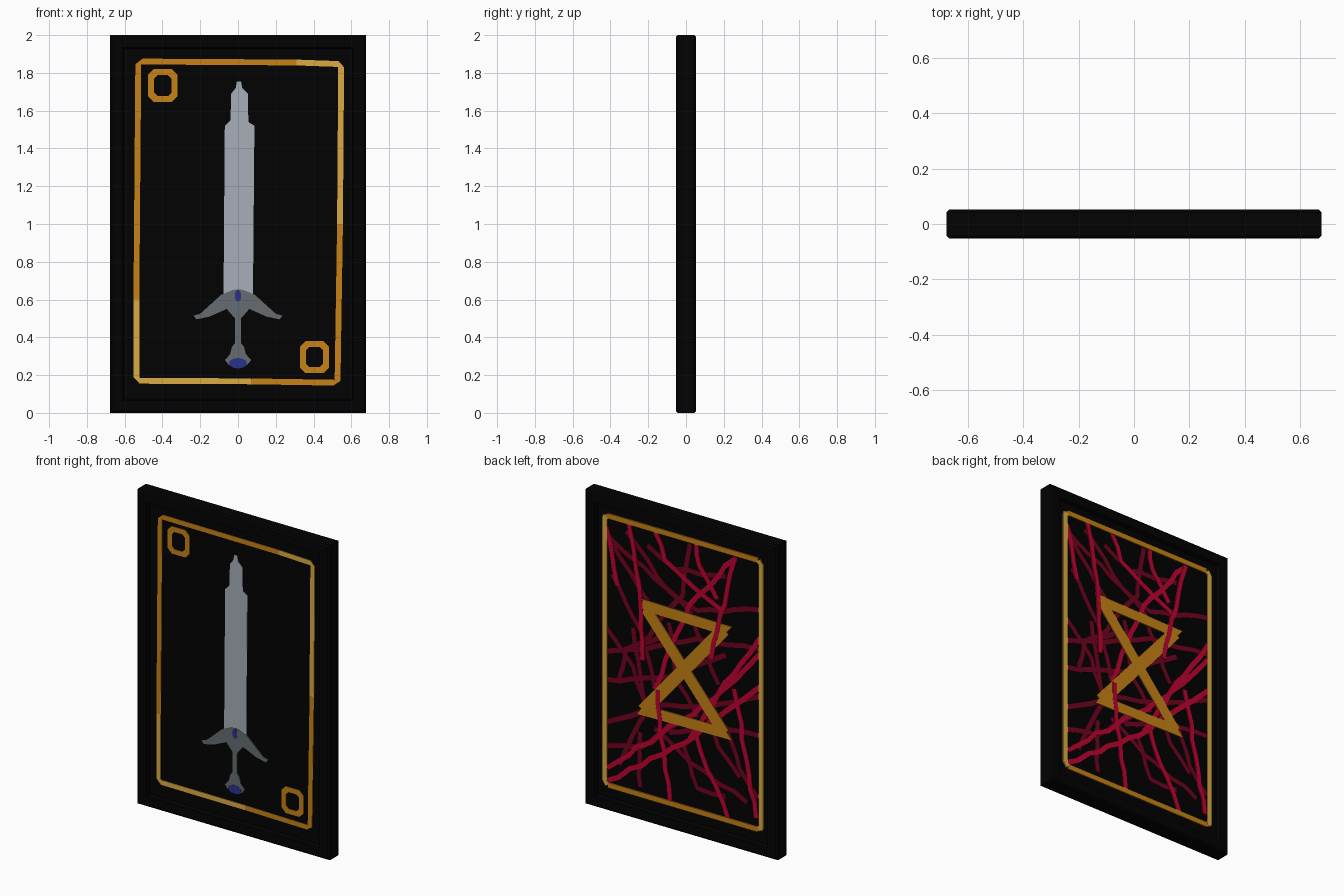
import bpy, bmesh, math, random
from mathutils import Vector

if "Cube" in bpy.data.objects:
    bpy.data.objects.remove(bpy.data.objects["Cube"])

random.seed(4)
HALF_T, RECESS = 0.053, 0.026
PANEL = HALF_T - RECESS          # distance of the recessed panels from y = 0


def material(name, r, g, b):
    m = bpy.data.materials.new(name)
    m.diffuse_color = (r, g, b, 1)
    m.use_nodes = True
    m.node_tree.nodes["Principled BSDF"].inputs["Base Color"].default_value = m.diffuse_color
    return m


BLACK = material("black", 0.0006, 0.0006, 0.0006)
GOLD = material("gold", 0.57, 0.225, 0.008)
PALE_GOLD = material("pale gold", 0.72, 0.41, 0.055)
STEEL = material("light steel", 0.385, 0.42, 0.48)
GREY = material("dark steel", 0.13, 0.15, 0.16)
BLUE = material("blue", 0.024, 0.032, 0.26)
CRIMSON = material("crimson", 0.52, 0.001, 0.032)
MAROON = material("maroon", 0.165, 0.001, 0.014)


def finish(bm, name, mat):
    bmesh.ops.recalc_face_normals(bm, faces=bm.faces)
    me = bpy.data.meshes.new(name)
    bm.to_mesh(me)
    bm.free()
    me.materials.append(mat)
    ob = bpy.data.objects.new(name, me)
    bpy.context.collection.objects.link(ob)
    return ob


def prism(bm, outline, side, height):
    """Thin plate on a panel; side -1 is the front, +1 the back (as seen)."""
    verts = [bm.verts.new((-side * u, side * (PANEL - 0.001), z)) for u, z in outline]
    face = bm.faces.new(verts)
    out = bmesh.ops.extrude_face_region(bm, geom=[face], use_keep_orig=True)
    for v in out["geom"]:
        if isinstance(v, bmesh.types.BMVert):
            v.co.y = side * (PANEL + height)


def plates(name, outlines, mat, side=-1, height=0.003):
    bm = bmesh.new()
    for o in outlines:
        prism(bm, o, side, height)
    return finish(bm, name, mat)


def ribbon(points, width):
    """Outline of a flat stripe following a path."""
    pts = [Vector(p) for p in points]
    left, right = [], []
    for i, p in enumerate(pts):
        t = (pts[min(i + 1, len(pts) - 1)] - pts[max(i - 1, 0)]).normalized()
        n = Vector((-t.y, t.x)) * width / 2
        left.append(p + n)
        right.append(p - n)
    return [tuple(p) for p in left + right[::-1]]


def turned(points, cz=1.008):
    """Half turn about the card centre."""
    return [(-u, 2 * cz - z) for u, z in points]


def mirrored(half):
    """Complete a symmetric outline from its right half."""
    return half + [(-u, z) for u, z in half[::-1] if abs(u) > 1e-6]


def ellipse(cu, cz, ru, rz, n=12):
    return [(cu + ru * math.cos(2 * math.pi * i / n), cz + rz * math.sin(2 * math.pi * i / n))
            for i in range(n)]


# Card body: slab with chamfered front and back rims and recessed panels
bm = bmesh.new()
bmesh.ops.create_cube(bm, size=1)
for v in bm.verts:
    v.co = Vector((v.co.x * 1.355, v.co.y * 2 * HALF_T, v.co.z * 2 + 1))
rims = [e for e in bm.edges if abs(e.verts[0].co.y - e.verts[1].co.y) < 1e-4]
bmesh.ops.bevel(bm, geom=rims, offset=0.01, segments=1, affect='EDGES')
bm.normal_update()
faces = [f for f in bm.faces if abs(f.normal.y) > 0.99]
bmesh.ops.inset_individual(bm, faces=faces, thickness=0.08)
bmesh.ops.inset_individual(bm, faces=faces, thickness=0.01, depth=-RECESS)
finish(bm, "card_body", BLACK)

# Gold borders in two tones
front_gold = [[(-0.538, 0.6), (-0.528, 1.845), (-0.505, 1.86), (0.31, 1.855)],
              [(0.54, 1.0), (0.527, 0.17), (0.505, 0.16), (0.07, 0.167)]]
front_pale = [[(0.31, 1.855), (0.53, 1.847), (0.546, 1.83), (0.54, 1.0)],
              [(0.07, 0.167), (-0.52, 0.17), (-0.538, 0.19), (-0.538, 0.6)]]
back_gold = [(-0.55, 1.85), (-0.52, 1.864), (0.53, 1.864)]
back_pale = [(0.53, 1.864), (0.55, 1.84), (0.55, 0.17), (0.545, 0.155)]
plates("front_border_gold", [ribbon(p, 0.031) for p in front_gold], GOLD)
plates("front_border_pale", [ribbon(p, 0.031) for p in front_pale], PALE_GOLD, height=0.0035)
for name, path, mat, h in (("gold", back_gold, GOLD, 0.007), ("pale", back_pale, PALE_GOLD, 0.0075)):
    plates("back_border_" + name, [ribbon(p, 0.034) for p in (path, turned(path))], mat, 1, h)


# Corner marks: plain eight-sided rings
def ring_parts(cu, cz, w, h, stroke, cut=0.03):
    def octagon(a, b, c):
        return [(cu + x, cz + y) for x, y in
                ((a, c - b), (a, b - c), (a - c, b), (c - a, b),
                 (-a, b - c), (-a, c - b), (c - a, -b), (a - c, -b))]
    o, i = octagon(w, h, cut), octagon(w - stroke, h - stroke, cut * 0.6)
    return [[o[k], o[(k + 1) % 8], i[(k + 1) % 8], i[k]] for k in range(8)]


plates("corner_marks", ring_parts(-0.398, 1.733, 0.078, 0.087, 0.032)
       + ring_parts(0.405, 0.295, 0.078, 0.085, 0.032), GOLD)

# Sword on the front
plates("blade", [[(-0.077, 0.59), (-0.07, 1.52), (-0.04, 1.55), (-0.036, 1.69),
                  (-0.012, 1.72), (-0.006, 1.755), (0.016, 1.755), (0.022, 1.72),
                  (0.052, 1.69), (0.055, 1.54), (0.087, 1.52), (0.079, 0.59)]], STEEL)
hilt = [(0, 0.655), (0.03, 0.65), (0.09, 0.625), (0.15, 0.57), (0.20, 0.525),
        (0.235, 0.515), (0.22, 0.495), (0.15, 0.51), (0.06, 0.55), (0.016, 0.50),
        (0.016, 0.37), (0.032, 0.35), (0.042, 0.31), (0.07, 0.28), (0.05, 0.255), (0, 0.25)]
plates("hilt", [mirrored(hilt)], GREY, height=0.005)
plates("gems", [ellipse(0, 0.62, 0.017, 0.032), ellipse(0, 0.263, 0.048, 0.028)],
       BLUE, height=0.007)

# Hourglass emblem on the back, lying over most strands
bars = []
for s in (1, -1):
    bars.append([(-0.32, 1.03 + s * 0.37), (0.345, 1.03 + s * 0.36),
                 (0.29, 1.03 + s * 0.295), (-0.27, 1.03 + s * 0.30)])
    bars.append(ribbon([(-0.28, 1.03 - s * 0.34), (0.29, 1.03 + s * 0.33)], 0.08))
plates("hourglass", bars, GOLD, 1, height=0.006)

# Tangled strands on the back, given a slight wobble
over = [[(-.38, 1.85), (-.34, 1.66), (-.30, 1.39), (-.285, 1.01)],
        [(-.53, .26), (-.16, .57), (-.175, .85)], [(.37, 1.84), (.295, 1.52), (.2, 1.15)]]
under = [
    [(-.54, 1.79), (-.46, 1.44)], [(-.195, 1.85), (-.126, 1.69), (.06, 1.58), (.29, 1.47)],
    [(.095, 1.85), (.115, 1.72), (.24, 1.54)],
    [(.37, 1.83), (.046, 1.45), (-.195, .85)], [(.54, 1.37), (.356, 1.09), (.046, .6)],
    [(.54, 1.27), (.22, .9), (-.16, .57)], [(.54, 1.06), (.01, .56), (-.53, .18)],
    [(.046, .72), (.17, .44), (.32, .16)],
    [(.36, 1.0), (.447, .58), (.515, .22)], [(-.16, .57), (-.09, .17)]]
dark = [
    [(-.54, 1.75), (-.2, 1.55), (.1, 1.43), (.54, 1.55)], [(-.5, 1.5), (-.3, 1.2), (-.2, .85)],
    [(-.54, 1.0), (-.2, 1.12), (.1, 1.25), (.54, 1.3)], [(-.54, .82), (-.1, .95), (.3, 1.2)],
    [(-.4, 1.8), (-.1, 1.5), (.06, 1.4), (.25, 1.0)], [(.05, 1.84), (.0, 1.5), (-.3, 1.1)],
    [(-.45, .3), (-.25, .7), (-.35, 1.2)], [(-.1, .6), (.15, .7), (.54, .75)],
    [(-.2, .6), (.05, .45), (.45, .3)], [(.1, .9), (.25, .6), (.4, .45)],
    [(-.54, .55), (-.2, .75), (.2, .85), (.54, 1.0)], [(-.25, 1.75), (-.05, 1.65), (.3, 1.7)]]
dark_more = [
    [(-.5, 1.7), (-.25, 1.4), (-.1, 1.1)], [(-.54, 1.15), (-.35, .95), (-.25, .7)],
    [(-.45, .85), (-.4, 1.05), (-.15, 1.2)], [(-.54, .4), (-.3, .45), (.0, .7)],
    [(.0, .55), (.1, .3), (.3, .3)], [(.3, .75), (.4, .5), (.53, .35)],
    [(-.3, .55), (-.3, .2)], [(-.1, 1.3), (-.05, .95), (.1, .75)]]


def wobble(path, amount=0.012):
    out = []
    for (a, b), (c, d) in zip(path, path[1:]):
        n = max(2, round(math.hypot(c - a, d - b) / 0.1))
        for k in range(n):
            j = amount if k else 0
            out.append((a + (c - a) * k / n + random.uniform(-j, j),
                        b + (d - b) * k / n + random.uniform(-j, j)))
    return out + [path[-1]]


for name, paths, mat, h in (("dark_strands", dark + dark_more, MAROON, 0.003),
                            ("bright_strands_under", under, CRIMSON, 0.0045),
                            ("bright_strands_over", over, CRIMSON, 0.007)):
    plates(name, [ribbon(wobble(p), 0.031) for p in paths], mat, 1, h)
